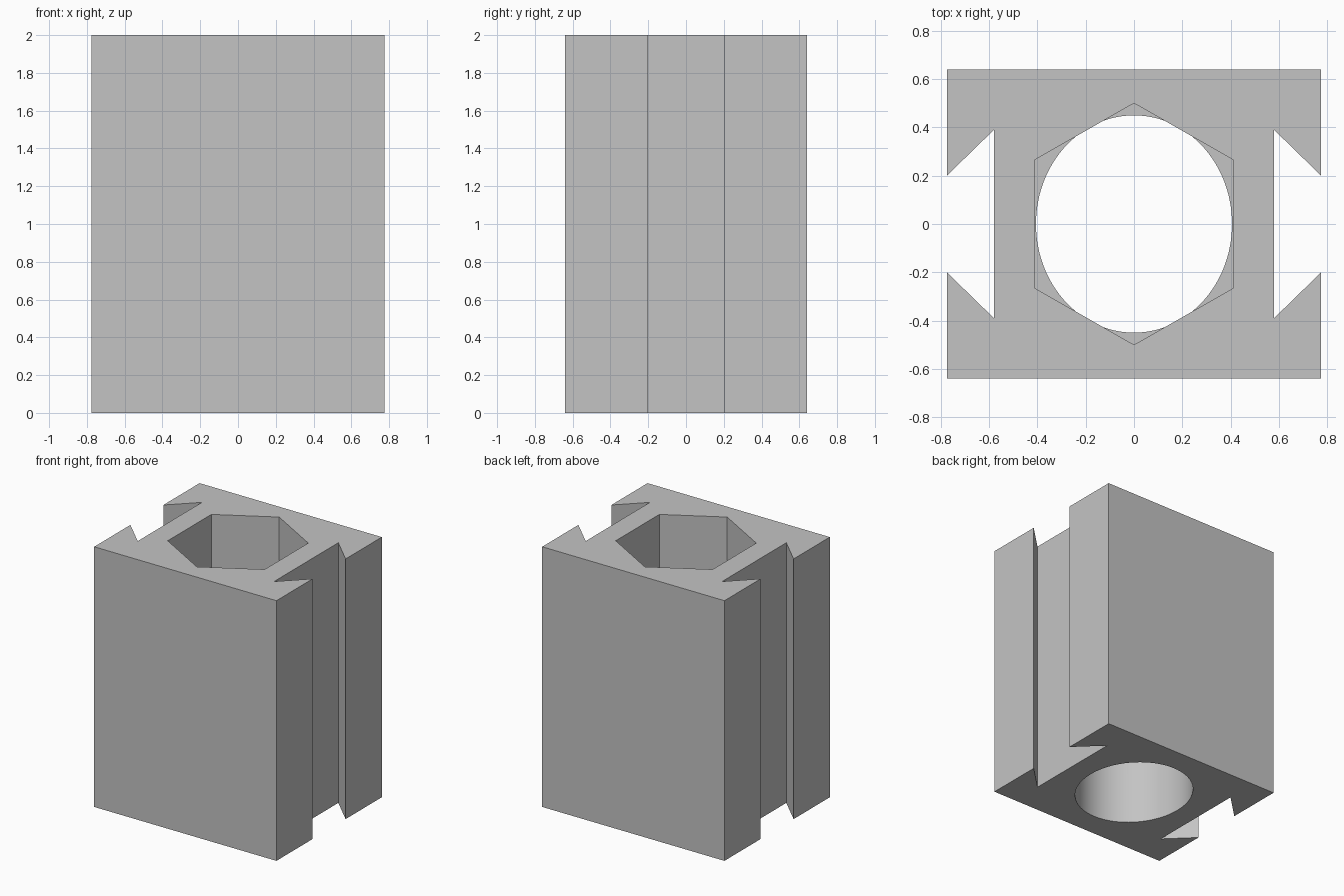
import bpy, bmesh, math

if "Cube" in bpy.data.objects:
    bpy.data.objects.remove(bpy.data.objects["Cube"])

grey = bpy.data.materials.new("light_grey")
grey.diffuse_color = (0.55, 0.55, 0.55, 1)
grey.use_nodes = True
grey.node_tree.nodes["Principled BSDF"].inputs["Base Color"].default_value = grey.diffuse_color


def prism(name, outline, z0, z1):
    """Extrude a closed xy outline from z0 to z1."""
    bm = bmesh.new()
    base = bm.faces.new([bm.verts.new((x, y, z0)) for x, y in outline])
    top = bmesh.ops.extrude_face_region(bm, geom=[base])["geom"]
    bmesh.ops.translate(bm, vec=(0, 0, z1 - z0),
                        verts=[v for v in top if isinstance(v, bmesh.types.BMVert)])
    bmesh.ops.recalc_face_normals(bm, faces=bm.faces)
    mesh = bpy.data.meshes.new(name)
    bm.to_mesh(mesh)
    bm.free()
    mesh.materials.append(grey)
    obj = bpy.data.objects.new(name, mesh)
    bpy.context.collection.objects.link(obj)
    return obj


def cut(target, cutter):
    mod = target.modifiers.new(cutter.name, 'BOOLEAN')
    mod.operation = 'DIFFERENCE'
    mod.solver = 'EXACT'
    mod.object = cutter
    bpy.context.view_layer.objects.active = target
    bpy.ops.object.modifier_apply(modifier=mod.name)
    bpy.data.objects.remove(cutter, do_unlink=True)


# Block with a dovetail slot down each side
right = [(0.775, -0.64), (0.775, -0.2), (0.58, -0.39),
         (0.58, 0.39), (0.775, 0.2), (0.775, 0.64)]
block = prism("dovetail_block", right + [(-x, -y) for x, y in right], 0, 2)

# Slightly oval bore in the lower half
n = 96
oval = [(0.406 * math.cos(2 * math.pi * i / n), 0.45 * math.sin(2 * math.pi * i / n))
        for i in range(n)]
cut(block, prism("bore_cutter", oval, -0.1, 1.005))

# Hexagonal pocket in the upper half
half = [(0.412, -0.265), (0.412, 0.265), (0, 0.5)]
cut(block, prism("pocket_cutter", half + [(-x, -y) for x, y in half], 1.0, 2.1))

# Smooth the bore, keep the block and pocket edges sharp
bpy.ops.object.select_all(action='DESELECT')
block.select_set(True)
bpy.context.view_layer.objects.active = block
bpy.ops.object.shade_smooth_by_angle(angle=math.radians(25))
